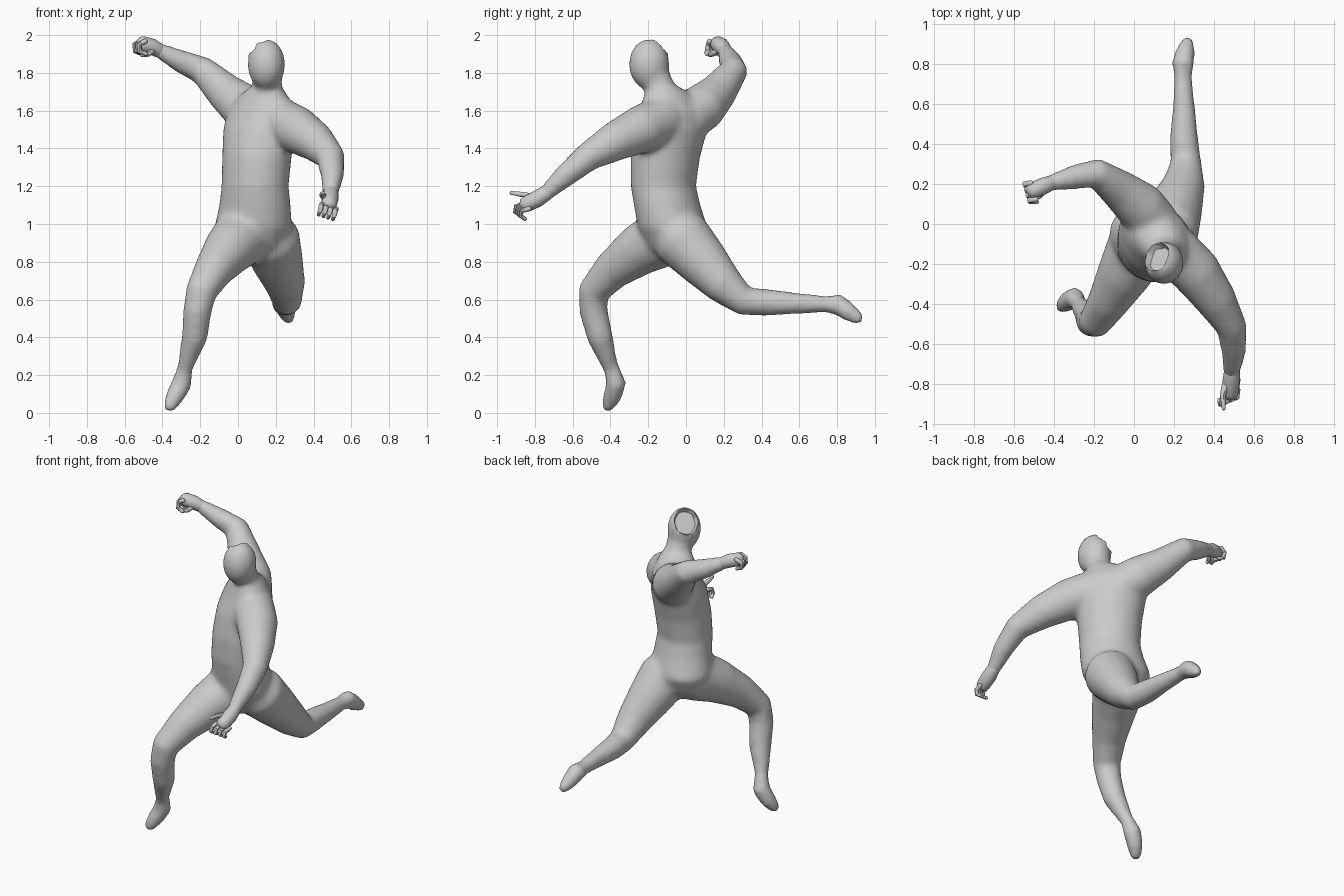
import bpy, bmesh, math
from mathutils import Vector

if "Cube" in bpy.data.objects:
    bpy.data.objects.remove(bpy.data.objects["Cube"])


def skin(bm, rings):
    """Bridge equal-length vertex rings and cap both ends."""
    n = len(rings[0])
    for a, b in zip(rings, rings[1:]):
        for i in range(n):
            j = (i + 1) % n
            bm.faces.new((a[i], a[j], b[j], b[i]))
    bm.faces.new(rings[0][::-1])
    bm.faces.new(rings[-1])


def tube(bm, pts, sides=16):
    """Round limb through points (x, y, z, radius) with domed ends."""
    p = [Vector(q[:3]) for q in pts]
    r = [q[3] for q in pts]
    d0, d1 = (p[0] - p[1]).normalized(), (p[-1] - p[-2]).normalized()
    p = [p[0] + d0 * r[0] * .8, p[0] + d0 * r[0] * .45] + p + [p[-1] + d1 * r[-1] * .45, p[-1] + d1 * r[-1] * .8]
    r = [r[0] * .4, r[0] * .85] + r + [r[-1] * .85, r[-1] * .4]
    side, rings = Vector((.31, .52, .8)), []
    for i, c in enumerate(p):
        t = (p[min(i + 1, len(p) - 1)] - p[max(i - 1, 0)]).normalized()
        side = (side - t * side.dot(t)).normalized()
        up = t.cross(side)
        rings.append([bm.verts.new(c + r[i] * (side * math.cos(a) + up * math.sin(a)))
                      for a in (math.tau * k / sides for k in range(sides))])
    skin(bm, rings)


def slices(bm, rows, sides=28):
    """Stack of horizontal ellipses: x, y, z, half width, half depth, yaw in degrees."""
    rings = []
    for x, y, z, a, b, yaw in rows:
        c, s = math.cos(math.radians(yaw)), math.sin(math.radians(yaw))
        ring = []
        for k in range(sides):
            u, v = a * math.cos(math.tau * k / sides), b * math.sin(math.tau * k / sides)
            ring.append(bm.verts.new((x + u * c - v * s, y + u * s + v * c, z)))
        rings.append(ring)
    skin(bm, rings)


def make(name, bm):
    bmesh.ops.recalc_face_normals(bm, faces=bm.faces[:])
    me = bpy.data.meshes.new(name)
    bm.to_mesh(me)
    bm.free()
    ob = bpy.data.objects.new(name, me)
    bpy.context.collection.objects.link(ob)
    return ob


bm = bmesh.new()
# twisted torso
slices(bm, [(.06, -.08, .80, .06, .06, -15), (.07, -.07, .87, .16, .13, -18),
            (.08, -.07, .98, .21, .18, -22), (.09, -.10, 1.10, .195, .17, -30),
            (.09, -.12, 1.20, .185, .165, -38), (.10, -.11, 1.35, .195, .172, -45),
            (.11, -.08, 1.50, .21, .17, -48), (.12, -.065, 1.60, .21, .145, -48),
            (.135, -.09, 1.68, .15, .11, -48), (.15, -.12, 1.73, .08, .08, -48)])
# neck
tube(bm, [(.14, -.10, 1.62, .10), (.155, -.13, 1.71, .078), (.155, -.165, 1.78, .08)])
# raised arm
tube(bm, [(.10, .0, 1.56, .13), (.03, .09, 1.62, .127), (-.07, .17, 1.70, .102),
          (-.19, .255, 1.815, .075), (-.30, .235, 1.86, .062), (-.42, .205, 1.92, .041)])
# forward arm
tube(bm, [(.20, -.13, 1.55, .13), (.31, -.24, 1.50, .127), (.41, -.38, 1.435, .105),
          (.49, -.52, 1.355, .077), (.50, -.64, 1.255, .062), (.49, -.74, 1.165, .043)])
# bent front leg and foot
tube(bm, [(.02, -.12, .93, .16), (-.05, -.25, .86, .137), (-.13, -.39, .755, .105),
          (-.195, -.49, .64, .084), (-.215, -.49, .54, .076), (-.23, -.455, .40, .069),
          (-.28, -.40, .24, .042)])
tube(bm, [(-.28, -.395, .24, .042), (-.298, -.37, .155, .055), (-.335, -.39, .085, .05),
          (-.362, -.415, .035, .036)])
# trailing leg and foot
tube(bm, [(.17, -.02, .92, .16), (.21, .09, .80, .137), (.25, .20, .68, .107),
          (.26, .31, .59, .078), (.25, .42, .585, .073), (.25, .58, .58, .057),
          (.245, .74, .575, .045)])
tube(bm, [(.245, .74, .575, .045), (.245, .805, .575, .057), (.257, .86, .535, .05),
          (.268, .91, .50, .035)])
# skull
head = Vector((.15, -.195, 1.845))
n_before = len(bm.verts)
made = bmesh.ops.create_uvsphere(bm, u_segments=24, v_segments=16, radius=1)["verts"]
for v in made:
    v.co = head + Vector((v.co.x * .1, v.co.y * .108, v.co.z * .135))
body = make("body", bm)

# fuse everything into one soft skin
m = body.modifiers.new("fuse", 'REMESH')
m.mode, m.voxel_size = 'VOXEL', .016
m = body.modifiers.new("soften", 'SMOOTH')
m.factor, m.iterations = .5, 10
bpy.context.view_layer.update()
bm = bmesh.new()
bm.from_object(body, bpy.context.evaluated_depsgraph_get())
body.modifiers.clear()

# slanted open face, slightly recessed
n = Vector((-.62, .45, .64)).normalized()
near = [v for v in bm.verts if (v.co - head).length < .16]
near_set = set(near)
faces = [f for f in bm.faces if all(v in near_set for v in f.verts)]
edges = list({e for f in faces for e in f.edges})
bmesh.ops.bisect_plane(bm, geom=near + edges + faces, plane_co=head + n * .078,
                       plane_no=n, clear_outer=True)
rim = [e for e in bm.edges if e.is_boundary]
for v in {v for e in rim for v in e.verts}:
    v.co += n * .007 * math.sin(70 * v.co.x + 55 * v.co.z)
cap = bmesh.ops.holes_fill(bm, edges=rim, sides=0)["faces"]
bmesh.ops.inset_region(bm, faces=cap, thickness=.012, depth=0)
for v in {v for f in cap for v in f.verts}:
    v.co -= n * .03
bm.to_mesh(body.data)
bm.free()

# raised hand: palm, curled fingers, thumb
bm = bmesh.new()
tube(bm, [(-.41, .208, 1.915, .037), (-.455, .19, 1.938, .043), (-.505, .168, 1.953, .042)], 12)
for i in range(4):
    y = .205 - .027 * i
    x = -.515 + .008 * i
    tube(bm, [(x, y, 1.968, .014), (x - .033, y - .006, 1.95, .014),
              (x - .03, y - .012, 1.915, .013), (x + .005, y - .014, 1.90, .011)], 8)
tube(bm, [(-.45, .17, 1.92, .017), (-.475, .14, 1.90, .015), (-.51, .125, 1.895, .011)], 8)
make("raised_hand", bm)

# forward hand: palm, half-curled fingers, thumb
bm = bmesh.new()
tube(bm, [(.492, -.73, 1.17, .039), (.488, -.785, 1.135, .045), (.482, -.845, 1.105, .042)], 12)
for i in range(4):
    x = .445 + .025 * i
    z = 1.105 - .008 * i
    y = -.86 + .01 * i
    tube(bm, [(x, y, z, .014), (x - .005, y - .04, z - .012, .014),
              (x - .012, y - .045, z - .04, .012), (x - .018, y - .02, z - .056, .010)], 8)
tube(bm, [(.46, -.80, 1.14, .019), (.445, -.86, 1.155, .015), (.45, -.925, 1.165, .010)], 8)
make("forward_hand", bm)

# smooth shading
for ob in bpy.context.collection.objects:
    ob.select_set(True)
bpy.context.view_layer.objects.active = body
bpy.ops.object.shade_smooth_by_angle(angle=math.radians(45))
